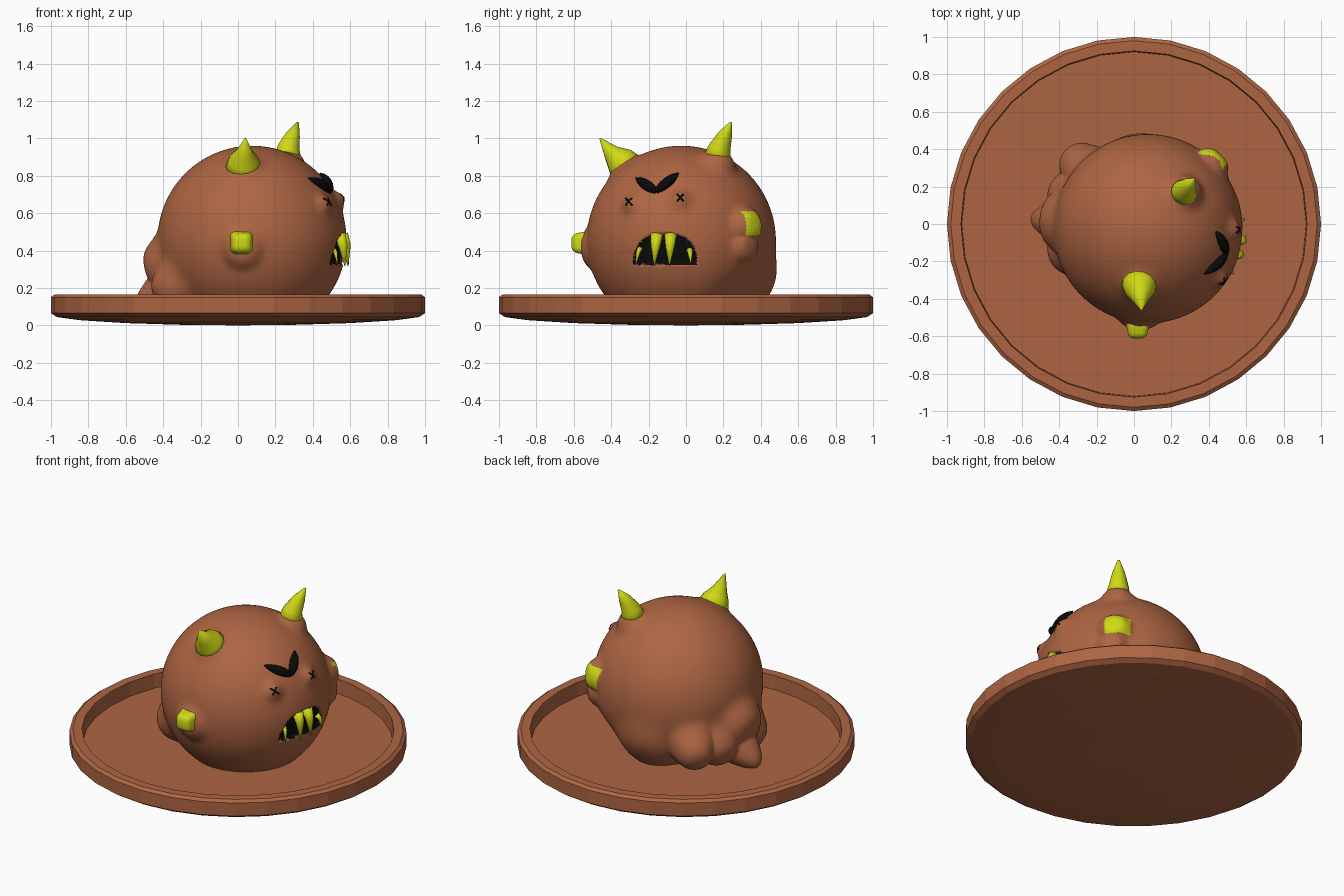
import bpy, bmesh, math
from mathutils import Vector

if "Cube" in bpy.data.objects:
    bpy.data.objects.remove(bpy.data.objects["Cube"])

C, R = Vector((0.075, -0.025, 0.455)), 0.505   # body sphere


def material(name, rgb):
    m = bpy.data.materials.new(name)
    m.diffuse_color = (*rgb, 1)
    m.use_nodes = True
    m.node_tree.nodes["Principled BSDF"].inputs["Base Color"].default_value = m.diffuse_color
    return m


CLAY = material("clay", (0.42, 0.13, 0.055))
YELLOW = material("yellow", (0.63, 0.69, 0.008))
BLACK = material("black", (0.003, 0.003, 0.003))


def finish(name, bm, mats, smooth=True):
    bmesh.ops.recalc_face_normals(bm, faces=bm.faces[:])
    for f in bm.faces:
        f.smooth = smooth
    me = bpy.data.meshes.new(name)
    bm.to_mesh(me)
    bm.free()
    for m in mats:
        me.materials.append(m)
    ob = bpy.data.objects.new(name, me)
    bpy.context.collection.objects.link(ob)
    return ob


def taper(name, pts, radii, mat, n=14):
    """Tube through points with a radius at each one."""
    bm = bmesh.new()
    pts = [Vector(p) for p in pts]
    rings = []
    for i, (p, r) in enumerate(zip(pts, radii)):
        d = pts[min(i + 1, len(pts) - 1)] - pts[max(i - 1, 0)]
        q = d.to_track_quat('Z', 'Y')
        rings.append([bm.verts.new(p + q @ Vector((r * math.cos(a), r * math.sin(a), 0)))
                      for a in (2 * math.pi * k / n for k in range(n))])
    for a, b in zip(rings, rings[1:]):
        for k in range(n):
            bm.faces.new((a[k], a[(k + 1) % n], b[(k + 1) % n], b[k]))
    bm.faces.new(rings[0])
    bm.faces.new(rings[-1])
    return finish(name, bm, [mat])


def on_face(y, z, lift=0.0):
    """Point on the +x side of the body sphere, lifted outwards."""
    dy, dz = y - C.y, z - C.z
    d = Vector((math.sqrt(R * R - dy * dy - dz * dz), dy, dz)).normalized()
    return C + d * (R + lift)


# Dish: lathed profile with a raised rim and a gently bowed underside
profile = [(0, 0), (0.3, 0.003), (0.6, 0.012), (0.85, 0.028), (0.97, 0.045), (1, 0.065), (1, 0.15),
           (0.98, 0.165), (0.925, 0.165), (0.92, 0.075), (0, 0.065)]
bm = bmesh.new()
vs = [bm.verts.new((r, 0, z)) for r, z in profile]
es = [bm.edges.new(e) for e in zip(vs, vs[1:])]
bmesh.ops.spin(bm, geom=vs + es, cent=(0, 0, 0), axis=(0, 0, 1), angle=2 * math.pi, steps=32)
bmesh.ops.remove_doubles(bm, verts=bm.verts[:], dist=1e-4)
finish("dish", bm, [CLAY], smooth=False)

# Body bumps: centre, height, radius, falloff power
EYES = [(-0.29, 0.65), (-0.03, 0.67)]
bumps = [(on_face(y, z), 0.035, 0.05, 2) for y, z in EYES]
bumps += [
    ((0.03, -0.33, 0.84), 0.03, 0.09, 3),      # horn bases
    ((0.28, 0.18, 0.88), 0.06, 0.085, 3),
    ((0.02, -0.53, 0.41), 0.035, 0.10, 4),     # arm stubs
    ((0.44, 0.34, 0.54), 0.055, 0.09, 4),
    ((0.44, 0.32, 0.42), 0.04, 0.08, 4),
    ((-0.57, 0.03, 0.07), 0.22, 0.10, 2),      # rear skirt lumps
    ((-0.48, 0.03, 0.27), 0.09, 0.16, 4),
    ((-0.37, 0.40, 0.17), 0.15, 0.12, 3),
    ((-0.48, 0.22, 0.14), 0.12, 0.13, 3),
    ((-0.45, -0.17, 0.13), 0.11, 0.13, 3),
    ((0.0, 0.45, 0.14), 0.05, 0.18, 3),
]
bumps = [((Vector(p) - C).normalized(), h, r, k) for p, h, r, k in bumps]
DENT = (Vector((0.32, 0.26, 0.18)) - C).normalized()


def in_mouth(p):
    return (p.x > 0.3 and p.z > 0.325 and
            abs((p.y + 0.11) / 0.17) ** 2.5 + ((p.z - 0.325) / 0.165) ** 2.5 < 1)


def in_patch(p):
    return p.x > 0.2 and p.y > 0.2 and abs(p.y - p.x + 0.07) < 0.106 and 0.48 < p.z < 0.61


# Body: sphere with bumps, painted mouth and one painted arm end
bm = bmesh.new()
bmesh.ops.create_icosphere(bm, subdivisions=7, radius=1)
for v in bm.verts:
    d = v.co.normalized()
    h = max(a * math.exp(-((d - c).length * R / r) ** k) for c, a, r, k in bumps)
    h -= 0.035 * math.exp(-((d - DENT).length * R / 0.14) ** 2)
    if in_mouth(C + d * R):
        h = -0.025
    v.co = C + d * (R + h)
    v.co.z = max(v.co.z, 0.05)
for f in bm.faces:
    m = f.calc_center_median()
    f.material_index = 2 if in_mouth(m) else 1 if in_patch(m) else 0
finish("body", bm, [CLAY, YELLOW, BLACK])

# Side stub end: rounded block, narrower at the tip
bm = bmesh.new()
bmesh.ops.create_cube(bm, size=1)
for v in bm.verts:
    k = 0.095 if v.co.y < 0 else 0.15
    v.co = Vector((0.02 + v.co.x * k, -0.54 + v.co.y * 0.145, 0.44 + v.co.z * k))
stub = finish("side_stub", bm, [YELLOW])
bev = stub.modifiers.new("round", 'BEVEL')
bev.width, bev.segments = 0.03, 4

# Horns
taper("left_horn", [(0.03, -0.31, 0.83), (0.03, -0.355, 0.885), (0.035, -0.40, 0.925), (0.04, -0.46, 1.0)],
      [0.105, 0.08, 0.045, 0.004], YELLOW)
taper("right_horn", [(0.265, 0.165, 0.88), (0.27, 0.18, 0.95), (0.295, 0.21, 1.02), (0.32, 0.24, 1.085)],
      [0.078, 0.06, 0.038, 0.006], YELLOW)

# Teeth hanging from the upper lip
for i, (y, top, bot, r) in enumerate([(-0.255, 0.41, 0.33, 0.015), (-0.162, 0.485, 0.325, 0.034),
                                      (-0.085, 0.485, 0.325, 0.034), (0.022, 0.40, 0.335, 0.018)]):
    mid = (top + bot) / 2 + 0.02
    taper(f"tooth_{i + 1}", [on_face(y, top, -0.02), on_face(y, mid, 0.002), on_face(y, bot, 0.03)],
          [r, r * 0.75, 0.002], YELLOW)

# Angry brows: leaf shapes meeting in a V
for name, (y, z) in {"left_brow": (-0.265, 0.785), "right_brow": (-0.04, 0.81)}.items():
    steps = [k / 6 for k in range(7)]
    taper(name, [on_face(-0.158 + (y + 0.158) * t, 0.712 + (z - 0.712) * t, 0.006) for t in steps],
          [0.012, 0.022, 0.027, 0.028, 0.025, 0.017, 0.003], BLACK)

# Crossed eyes
for side, (y, z) in zip(("left", "right"), EYES):
    for s in (-1, 1):
        taper(f"{side}_eye_stroke", [on_face(y - 0.016, z - 0.018 * s, 0.028), on_face(y, z, 0.034),
                                     on_face(y + 0.016, z + 0.018 * s, 0.028)], [0.005, 0.006, 0.005], BLACK, 8)
